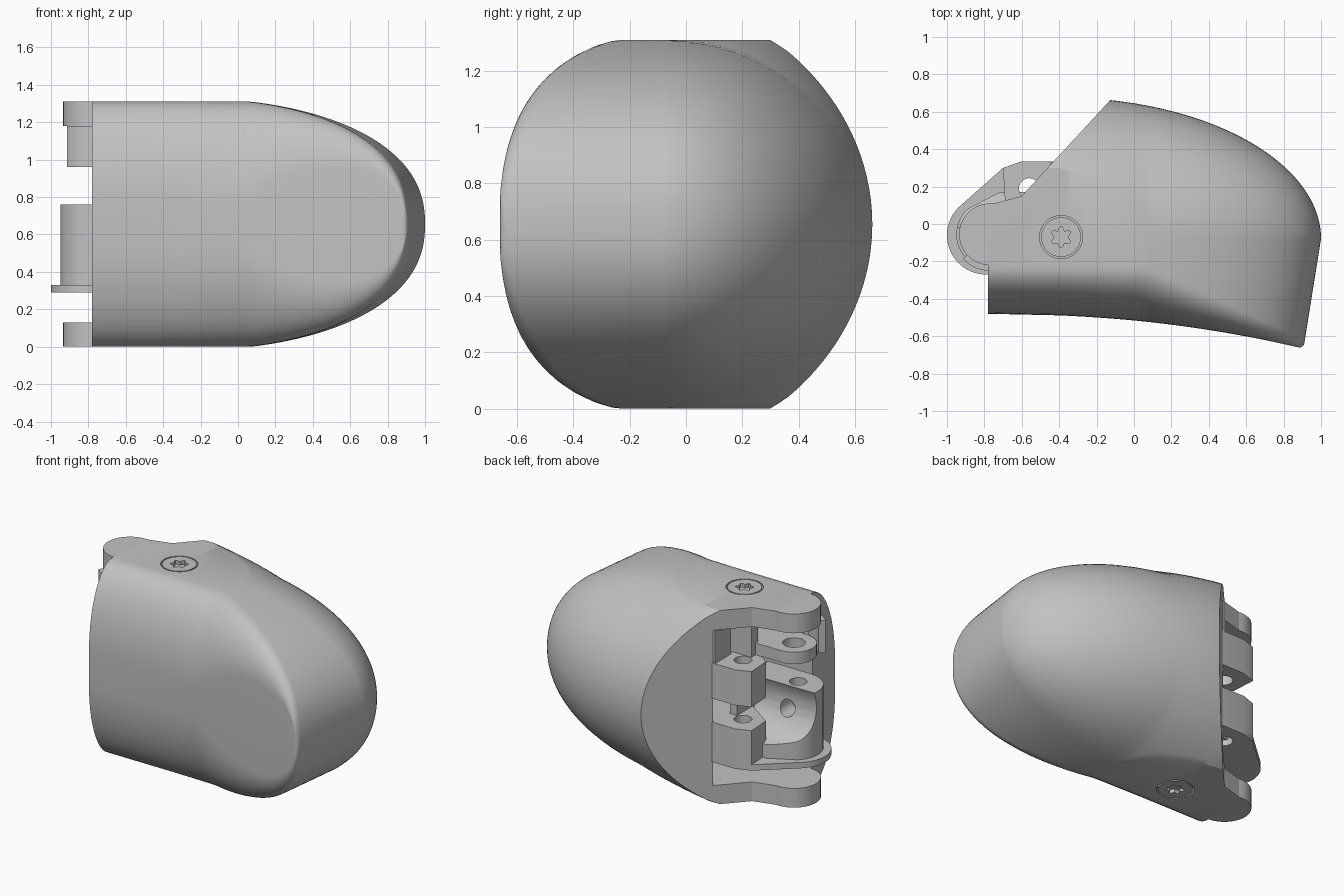
import bpy, bmesh, math
from math import sin, cos, pi, sqrt

cube = bpy.data.objects.get("Cube")
if cube:
    bpy.data.objects.remove(cube)

GREY = (0.54, 0.54, 0.54, 1)
grey = bpy.data.materials.new("satin grey")
grey.use_nodes = True
grey.diffuse_color = GREY
grey.node_tree.nodes["Principled BSDF"].inputs["Base Color"].default_value = GREY

MID = 0.655          # half height of the shell
AXIS = -0.08         # y of the dome axis
PIVOT = (-0.77, -0.055)
SCREW = (-0.39, -0.07)
HOLE = (-0.56, 0.19)


def finish(name, bm):
    bmesh.ops.recalc_face_normals(bm, faces=bm.faces)
    mesh = bpy.data.meshes.new(name)
    bm.to_mesh(mesh)
    bm.free()
    mesh.materials.append(grey)
    obj = bpy.data.objects.new(name, mesh)
    bpy.context.collection.objects.link(obj)
    return obj


def prism(name, outline, z0, z1):
    bm = bmesh.new()
    face = bm.faces.new([bm.verts.new((x, y, z0)) for x, y in outline])
    ext = bmesh.ops.extrude_face_region(bm, geom=[face])
    verts = [v for v in ext["geom"] if isinstance(v, bmesh.types.BMVert)]
    bmesh.ops.translate(bm, verts=verts, vec=(0, 0, z1 - z0))
    return finish(name, bm)


def arc(c, r, a0=0, a1=360, n=32):
    steps = n if a1 - a0 == 360 else n + 1
    return [(c[0] + r * cos(math.radians(a0 + (a1 - a0) * i / n)),
             c[1] + r * sin(math.radians(a0 + (a1 - a0) * i / n))) for i in range(steps)]


def rod(name, r, length, start, turn):
    """Horizontal cylinder cutter."""
    obj = prism(name, arc((0, 0), r), 0, length)
    obj.rotation_euler = (pi / 2, 0, turn)
    obj.location = start
    bpy.context.view_layer.update()
    return obj


def select(obj):
    bpy.ops.object.select_all(action='DESELECT')
    obj.select_set(True)
    bpy.context.view_layer.objects.active = obj


def cut(obj, *cutters):
    for c in cutters:
        select(obj)
        mod = obj.modifiers.new("cut", 'BOOLEAN')
        mod.operation, mod.solver, mod.object = 'DIFFERENCE', 'EXACT', c
        bpy.ops.object.modifier_apply(modifier=mod.name)
        bpy.data.objects.remove(c)


def smooth(obj, angle=30):
    select(obj)
    bpy.ops.object.shade_smooth_by_angle(angle=math.radians(angle))


def section(X):
    """Closed ring: round back, flat top and bottom, filleted front."""
    u = max(0, (X + 0.4) / 1.4)
    blend = min(1, max(0, (X + 0.4) / 0.48))
    ry = 0.757 * sqrt(1 - u * u)
    rz = (0.757 - 0.077 * blend) * (1 - u ** 2.3) ** (1 / 2.3)
    h = min(MID, rz)
    top = math.asin(h / rz)
    front = -0.48 - 0.18 * ((X + 0.78) / 1.75) ** 2
    front += 0.03 * (1 - sqrt(1 - max(0, (X - 0.97) / 0.03) ** 2))
    t = max(0, (X - 0.07) / 0.93)
    start = -0.23 - 0.39 * t
    e = min(0.55 - 0.49 * t ** 0.7, 0.9 * h)
    half = [(AXIS + ry * cos(top * i / 20), rz * sin(top * i / 20)) for i in range(21)]
    for i in range(15):
        a = pi / 2 * i / 14
        half.append((start + (front - start) * sin(a), h - e + e * cos(a)))
    ring = half + [(y, -z) for y, z in reversed(half[1:])]
    return [(X - 0.16 * max(0, X) * max(0, AXIS - y), y, MID + z) for y, z in ring]


# Shell: lofted sections
stations = [-0.78] + [-0.4 + 1.4 * sin(pi / 2 * i / 56) for i in range(56)] + [0.9998]
bm = bmesh.new()
rings = [[bm.verts.new(p) for p in section(X)] for X in stations]
n = len(rings[0])
for a, b in zip(rings, rings[1:]):
    for i in range(n):
        bm.faces.new((a[i], a[(i + 1) % n], b[(i + 1) % n], b[i]))
bm.faces.new(rings[0])
bm.faces.new(rings[-1])
bmesh.ops.remove_doubles(bm, verts=bm.verts, dist=0.0002)
shell = finish("shell", bm)

# Slanted rear opening, inner cavity and screw seats
slant = prism("slant_cutter", [(-0.6, 0.15), (0.048, 0.852), (-1.3, 0.852), (-1.3, -0.04)], -0.2, 1.5)
cavity = prism("cavity_cutter", [(-1.2, -0.24), (-0.15, -0.24), (-0.15, 0.33), (-1.2, 0.33)], 0.13, 1.18)
seats = [prism("seat_cutter", arc(SCREW, 0.115, n=48), z, z + 0.06) for z in (-0.03, 1.28)]
cut(shell, slant, cavity, *seats)
smooth(shell)

# Ears and star-drive screws, bottom and top
star = [(SCREW[0] + (0.046 + 0.011 * cos(6 * a)) * sin(a),
         SCREW[1] + (0.046 + 0.011 * cos(6 * a)) * cos(a)) for a in [2 * pi * i / 48 for i in range(48)]]
for side, ear_z, head_z, star_z in (("bottom", (0, 0.13), (0, 0.04), (-0.02, 0.025)),
                                    ("top", (1.18, 1.31), (1.27, 1.31), (1.285, 1.33))):
    smooth(prism(side + "_ear", arc(PIVOT, 0.165, 90, 270) + [(-0.74, -0.22), (-0.74, 0.11)], *ear_z))
    screw = prism(side + "_screw", arc(SCREW, 0.106, n=48), *head_z)
    cut(screw, prism("star_cutter", star, *star_z))
    smooth(screw)

# Knuckle tiers inside the opening, each with a pin hole
tier = [(-0.15, 0.335), (-0.6, 0.335), (-0.7, 0.3), (-0.69, 0.13), (-0.5, 0.0), (-0.15, 0.0)]
for name, z0, z1 in (("lower_tier", 0.31, 0.56), ("upper_tier", 0.72, 0.96)):
    block = prism(name, tier, z0, z1)
    cut(block, prism("pin_cutter", arc(HOLE, 0.055), z0 - 0.1, z1 + 0.1))
    smooth(block)

# Flange with round nose
flange = prism("flange", arc((-0.79, -0.06), 0.21, 135, 270) + [(-0.3, -0.25), (-0.3, 0.335),
               (-0.6, 0.335), (-0.7, 0.3)], 0.29, 0.33)
cut(flange, prism("pin_cutter", arc(HOLE, 0.055), 0.2, 0.4))
smooth(flange)

# Pivot post: sloping concave saddle on its rear face, cross bore and top bore
post = prism("pivot_post", arc(PIVOT, 0.18, 130, 270) + [(-0.45, -0.235), (-0.45, 0.17), (-0.72, 0.17)], 0.33, 0.76)
cut(post, rod("saddle_cutter", 0.24, 0.6, (-1.1, 0.2, 0.66), pi / 2),
    rod("cross_bore_cutter", 0.055, 0.35, (-0.74, 0.2, 0.6), 0),
    prism("bore_cutter", arc((-0.77, -0.1), 0.055), 0.66, 0.9))
smooth(post)

# Upper bearing disc, its curved guard and the stays behind it
disc = prism("bearing_disc", arc(PIVOT, 0.14, 90, 270) + [(-0.35, -0.195), (-0.35, 0.085)], 0.96, 1.04)
cut(disc, prism("bore_cutter", arc(PIVOT, 0.07), 0.9, 1.1))
smooth(disc)
smooth(prism("bearing_guard", arc(PIVOT, 0.195, 222, 270, 12) + arc(PIVOT, 0.15, 270, 222, 12), 0.96, 1.18))
prism("rear_stay", [(-0.45, 0.16), (-0.4, 0.16), (-0.4, 0.33), (-0.45, 0.33)], 0.96, 1.18)
prism("side_stay", [(-0.58, 0.06), (-0.15, 0.06), (-0.15, 0.13), (-0.58, 0.13)], 0.96, 1.18)
